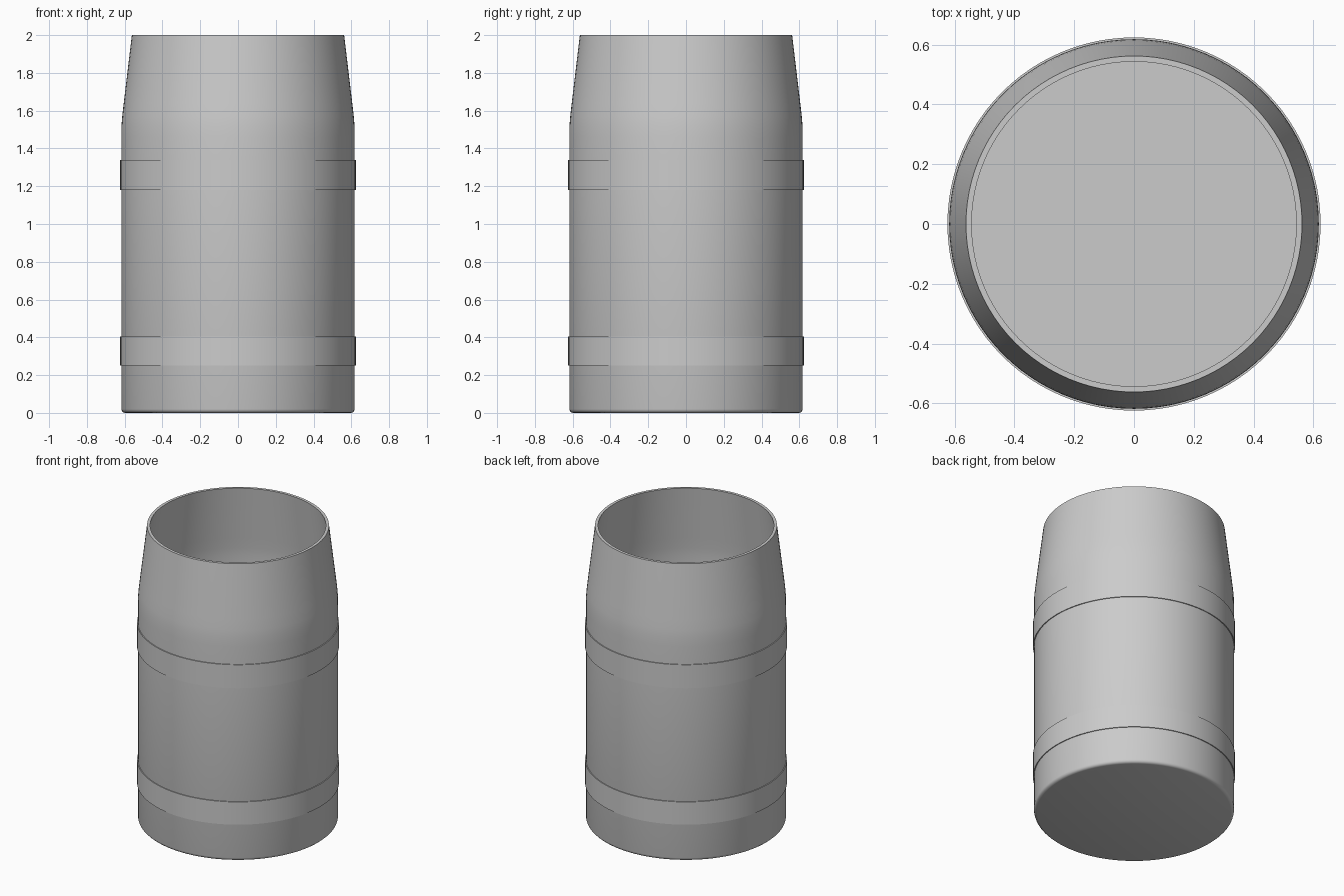
import bpy
import math

if "Cube" in bpy.data.objects:
    bpy.data.objects.remove(bpy.data.objects["Cube"])

SEGMENTS = 96

grey = bpy.data.materials.new("plain grey")
grey.diffuse_color = (0.6, 0.6, 0.6, 1)
grey.use_nodes = True
grey.node_tree.nodes["Principled BSDF"].inputs["Base Color"].default_value = grey.diffuse_color


def lathe(name, profile, closed=False):
    """Revolve (radius, z) points about z; a zero radius makes a centre point."""
    verts, faces, rings = [], [], []
    for r, z in profile:
        start = len(verts)
        if r == 0:
            verts.append((0, 0, z))
            rings.append([start] * SEGMENTS)
        else:
            for i in range(SEGMENTS):
                a = 2 * math.pi * i / SEGMENTS
                verts.append((r * math.cos(a), r * math.sin(a), z))
            rings.append(list(range(start, start + SEGMENTS)))
    pairs = list(zip(rings, rings[1:]))
    if closed:
        pairs.append((rings[-1], rings[0]))
    for lo, hi in pairs:
        for i in range(SEGMENTS):
            j = (i + 1) % SEGMENTS
            quad = [lo[i], lo[j], hi[j], hi[i]]
            faces.append(list(dict.fromkeys(quad)))
    mesh = bpy.data.meshes.new(name)
    mesh.from_pydata(verts, [], faces)
    mesh.materials.append(grey)
    obj = bpy.data.objects.new(name, mesh)
    bpy.context.collection.objects.link(obj)
    bpy.ops.object.select_all(action='DESELECT')
    obj.select_set(True)
    bpy.context.view_layer.objects.active = obj
    bpy.ops.object.shade_smooth_by_angle(angle=math.radians(35))
    return obj


# Hollow body: rounded foot, straight wall, tapered neck, rim, inside wall and floor
lathe("barrel_body", [
    (0, 0), (0.598, 0), (0.608, 0.003), (0.615, 0.010), (0.618, 0.02),
    (0.618, 1.46), (0.617, 1.52), (0.613, 1.57), (0.605, 1.64),
    (0.562, 2.0), (0.543, 2.0),
    (0.586, 1.64), (0.594, 1.57), (0.598, 1.52), (0.599, 1.46),
    (0.599, 0.03), (0, 0.03),
])

# Two raised hoops around the wall
for label, z0, z1 in (("lower", 0.25, 0.405), ("upper", 1.18, 1.34)):
    lathe(label + "_hoop", [(0.61, z0), (0.624, z0), (0.624, z1), (0.61, z1)], closed=True)
